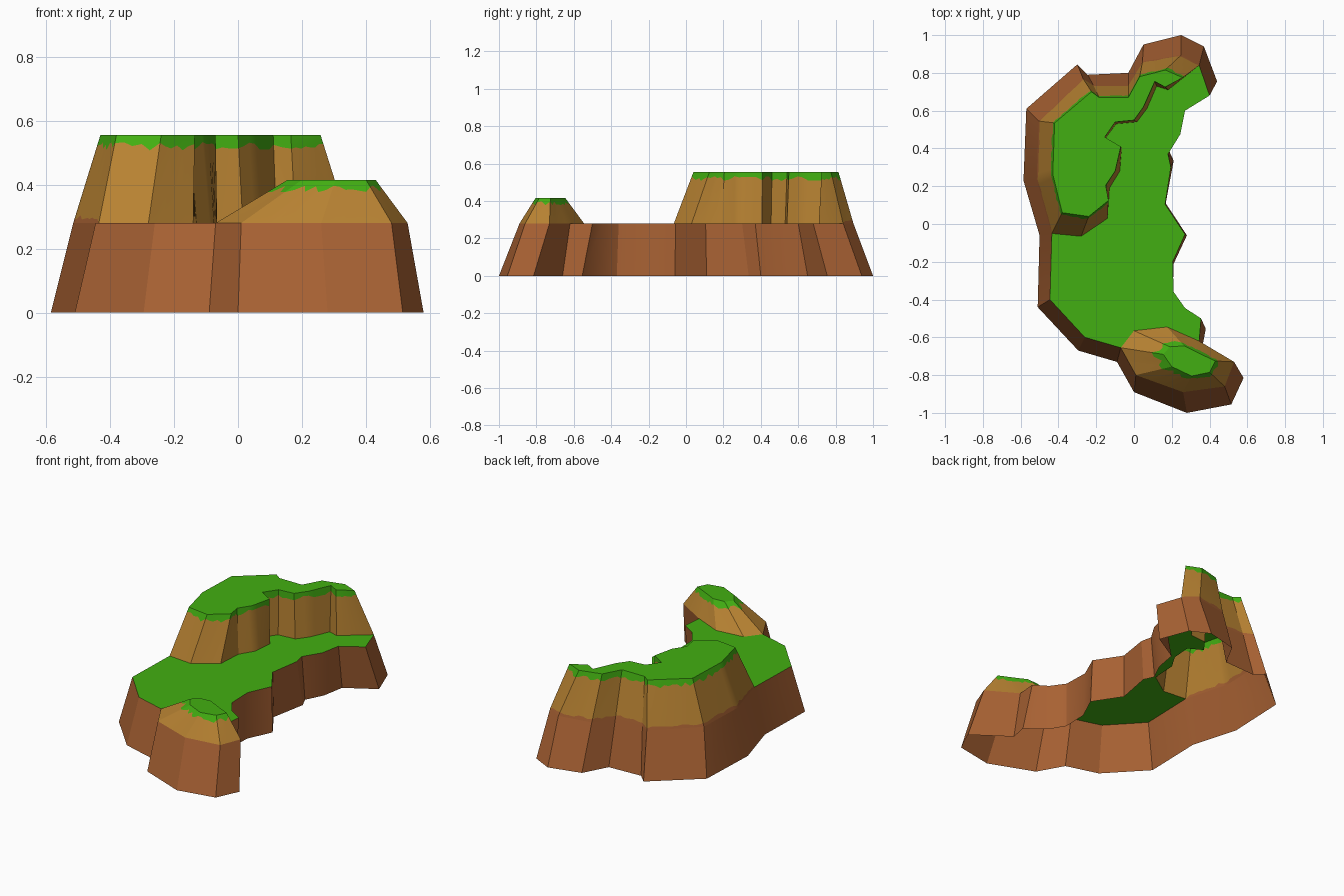
import bpy, bmesh, math, random
from mathutils import Vector

if "Cube" in bpy.data.objects:
    bpy.data.objects.remove(bpy.data.objects["Cube"])

random.seed(4)
Z1, Z2, ZH = 0.28, 0.555, 0.415


def material(name, rgb):
    m = bpy.data.materials.new(name)
    m.diffuse_color = (*rgb, 1)
    m.use_nodes = True
    m.node_tree.nodes["Principled BSDF"].inputs["Base Color"].default_value = m.diffuse_color
    return m


GRASS = material("grass green", (0.055, 0.43, 0.006))
EARTH = material("earth brown", (0.39, 0.12, 0.033))
CLAY = material("tan clay", (0.48, 0.225, 0.032))


def finish(name, bm, mats):
    bmesh.ops.remove_doubles(bm, verts=bm.verts, dist=1e-5)
    me = bpy.data.meshes.new(name)
    bm.to_mesh(me)
    bm.free()
    for m in mats:
        me.materials.append(m)
    ob = bpy.data.objects.new(name, me)
    bpy.context.collection.objects.link(ob)
    bpy.ops.object.select_all(action='DESELECT')
    ob.select_set(True)
    bpy.context.view_layer.objects.active = ob
    bpy.ops.object.shade_smooth_by_angle(angle=math.radians(25))
    return ob


def flat_cap(name, pts, z):
    """Flat grass polygon facing up."""
    bm = bmesh.new()
    f = bm.faces.new([bm.verts.new((x, y, z)) for x, y in pts])
    f.normal_update()
    if f.normal.z < 0:
        f.normal_flip()
    bmesh.ops.triangulate(bm, faces=[f])
    return finish(name, bm, [GRASS])


def cliff(name, low, high, z0, z1, step, fringe, skirt_until=0):
    """Counter-clockwise sloped wall: brown skirt, clay face, ragged grass fringe."""
    n = len(low)
    cols = []
    for i in range(n):
        j = (i + 1) % n
        a, b = Vector((*low[i], z0)), Vector((*low[j], z0))
        c, d = Vector((*high[i], z1)), Vector((*high[j], z1))
        k = max(1, round((b - a).length / step))
        for s in range(k):
            t = s / k
            sk = random.uniform(0.04, 0.09) if 0 < i + t < skirt_until else 0
            fr = 1 - fringe * random.uniform(0.65, 1.45)
            lo, hi = a.lerp(b, t), c.lerp(d, t)
            cols.append([lo, lo.lerp(hi, sk), lo.lerp(hi, fr), hi])
    bm = bmesh.new()
    vs = [[bm.verts.new(p) for p in c] for c in cols]
    for i in range(len(vs)):
        p, q = vs[i], vs[(i + 1) % len(vs)]
        for r in range(3):
            if (p[r].co - p[r + 1].co).length + (q[r].co - q[r + 1].co).length > 1e-5:
                f = bm.faces.new((p[r], q[r], q[r + 1], p[r + 1]))
                f.material_index = r
    bmesh.ops.dissolve_degenerate(bm, dist=1e-6, edges=bm.edges)
    return finish(name, bm, [EARTH, CLAY, GRASS])


# Outline at the ground and at the terrace rim, clockwise from the north
foot = [(.05, .95), (.25, 1), (.37, .94), (.44, .755), (.26, .65), (.235, .51),
        (.18, .40), (.21, .335), (.168, .11), (.28, -.06), (.21, -.21),
        (.205, -.37), (.26, -.46), (.38, -.555), (.36, -.66), (.58, -.815),
        (.515, -.955), (.28, -1), (0, -.89), (-.09, -.73), (-.295, -.67),
        (-.51, -.44), (-.50, -.06), (-.585, .23), (-.57, .61), (-.30, .845),
        (-.245, .79), (-.03, .80)]
rim = [(.045, .86), (.25, .895), (.345, .84), (.40, .68), (.27, .60), (.245, .475),
       (.18, .37), (.195, .30), (.165, .105), (.27, -.055), (.205, -.20),
       (.21, -.36), (.27, -.445), (.355, -.50), (.345, -.62), (.53, -.73),
       (.48, -.86), (.26, -.89), (.01, -.80), (-.07, -.655), (-.26, -.60),
       (-.445, -.40), (-.435, -.05), (-.515, .235), (-.505, .545), (-.27, .77),
       (-.215, .735), (-.03, .735)]

# Lower earth wall, open underneath
bm = bmesh.new()
lo = [bm.verts.new((*p, 0)) for p in foot]
hi = [bm.verts.new((*p, Z1)) for p in rim]
for i in range(len(lo)):
    j = (i + 1) % len(lo)
    bm.faces.new((lo[j], lo[i], hi[i], hi[j]))
finish("lower_earth_wall", bm, [EARTH])

# Upper plateau: outer edge shares the rim, inner edge faces the terrace
inner_low = [(-.28, -.065), (-.14, .03), (-.13, .19), (-.075, .28), (-.065, .405),
             (-.15, .455), (-.095, .53), (.015, .54), (.068, .61), (.12, .73),
             (.18, .71)]
outer_low = [rim[2], rim[1], rim[0], rim[27], rim[26], rim[25], rim[24], rim[23], rim[22]]
plateau_high = [(.258, .775), (.165, .815), (.03, .78), (-.03, .67), (-.185, .67),
                (-.225, .70), (-.42, .535), (-.43, .265), (-.38, .06), (-.24, .04),
                (-.135, .125), (-.15, .205), (-.10, .28), (-.07, .41), (-.155, .46),
                (-.10, .54), (0, .55), (.05, .62), (.11, .755), (.165, .725)]
cliff("upper_cliff", outer_low + inner_low, plateau_high, Z1, Z2, 0.03, 0.12, 8)
flat_cap("upper_grass", plateau_high, Z2)

# Small front hill
hill_low = rim[19:13:-1]           # west corner round to the east side
hill_low = [rim[19], rim[18], rim[17], rim[16], rim[15], rim[14], (.175, -.545), (0, -.565)]
hill_high = [(.155, -.69), (.20, -.755), (.305, -.805), (.40, -.785), (.43, -.725),
             (.345, -.685), (.265, -.645), (.19, -.65)]
cliff("hill_cliff", hill_low, hill_high, Z1, ZH, 0.04, 0.2)
flat_cap("hill_grass", hill_high, ZH)

# Terrace lawn between the plateau, the hill and the east rim
flat_cap("terrace_grass", rim[2:15] + hill_low[6:] + rim[19:23] + inner_low, Z1)
